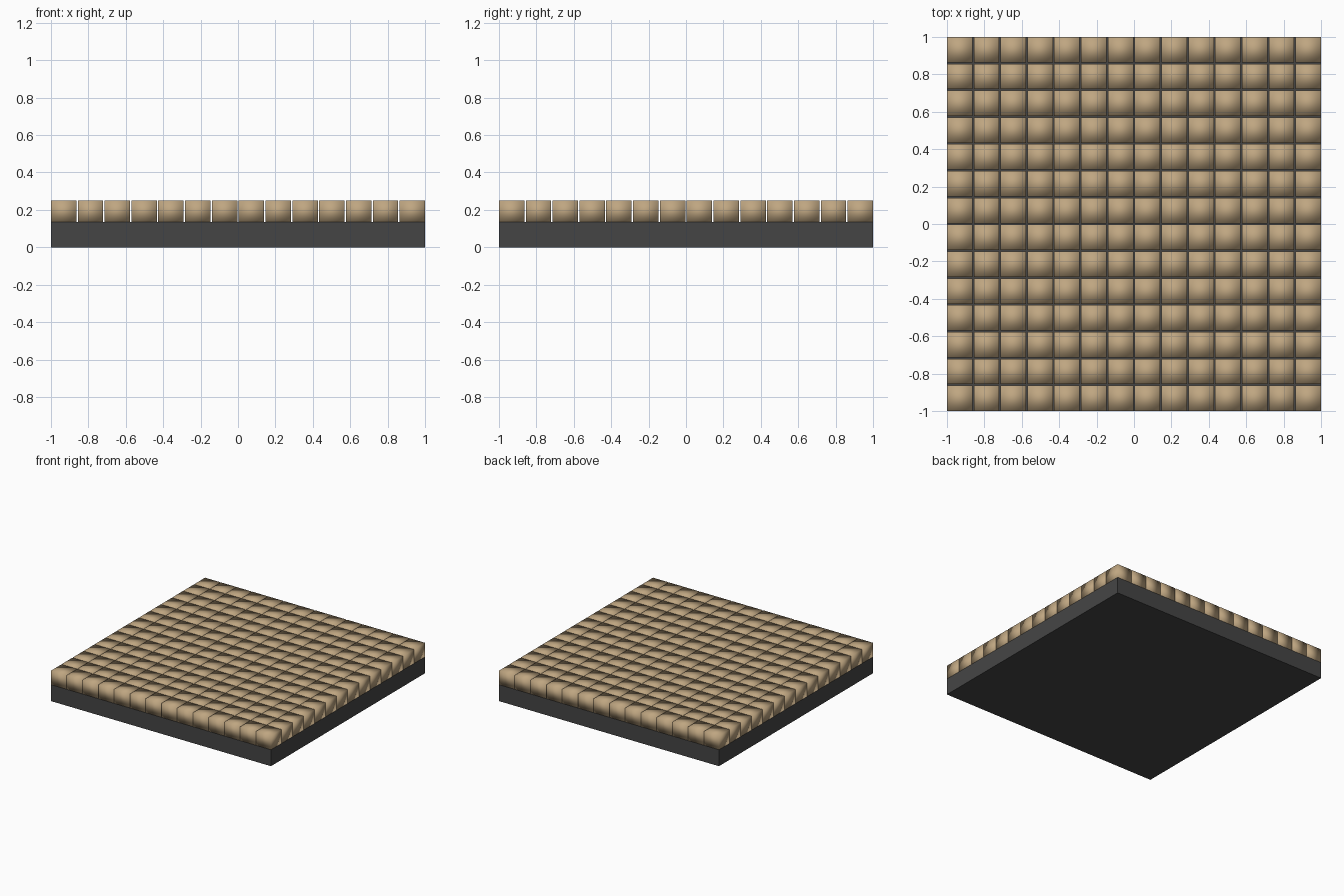
import bpy

if "Cube" in bpy.data.objects:
    bpy.data.objects.remove(bpy.data.objects["Cube"])

COUNT = 14        # tiles per side
TILE = 0.136      # tile width
PITCH = (2 - TILE) / (COUNT - 1)
BASE_TOP = 0.135
TOP = 0.25


def material(name, rgb):
    mat = bpy.data.materials.new(name)
    mat.diffuse_color = (*rgb, 1)
    mat.use_nodes = True
    mat.node_tree.nodes["Principled BSDF"].inputs["Base Color"].default_value = mat.diffuse_color
    return mat


def box(name, centre, size, mat):
    bpy.ops.mesh.primitive_cube_add(size=1, location=centre)
    obj = bpy.context.object
    obj.name = name
    obj.scale = size
    bpy.ops.object.transform_apply(location=False, rotation=False, scale=True)
    obj.data.materials.append(mat)
    return obj


# Dark slab underneath
box("base_slab", (0, 0, BASE_TOP / 2), (2, 2, BASE_TOP),
    material("dark_grey", (0.06, 0.06, 0.06)))

# Grid of soft-shaded paving blocks, separated by narrow joints
start = -1 + TILE / 2
blocks = box("paving_blocks", (start, start, (BASE_TOP + TOP) / 2),
             (TILE, TILE, TOP - BASE_TOP), material("sandstone", (0.52, 0.38, 0.22)))
bpy.ops.object.shade_smooth()
for axis in range(2):
    array = blocks.modifiers.new("array_" + "xy"[axis], 'ARRAY')
    array.count = COUNT
    array.use_relative_offset = False
    array.use_constant_offset = True
    offset = [0, 0, 0]
    offset[axis] = PITCH
    array.constant_offset_displace = offset
